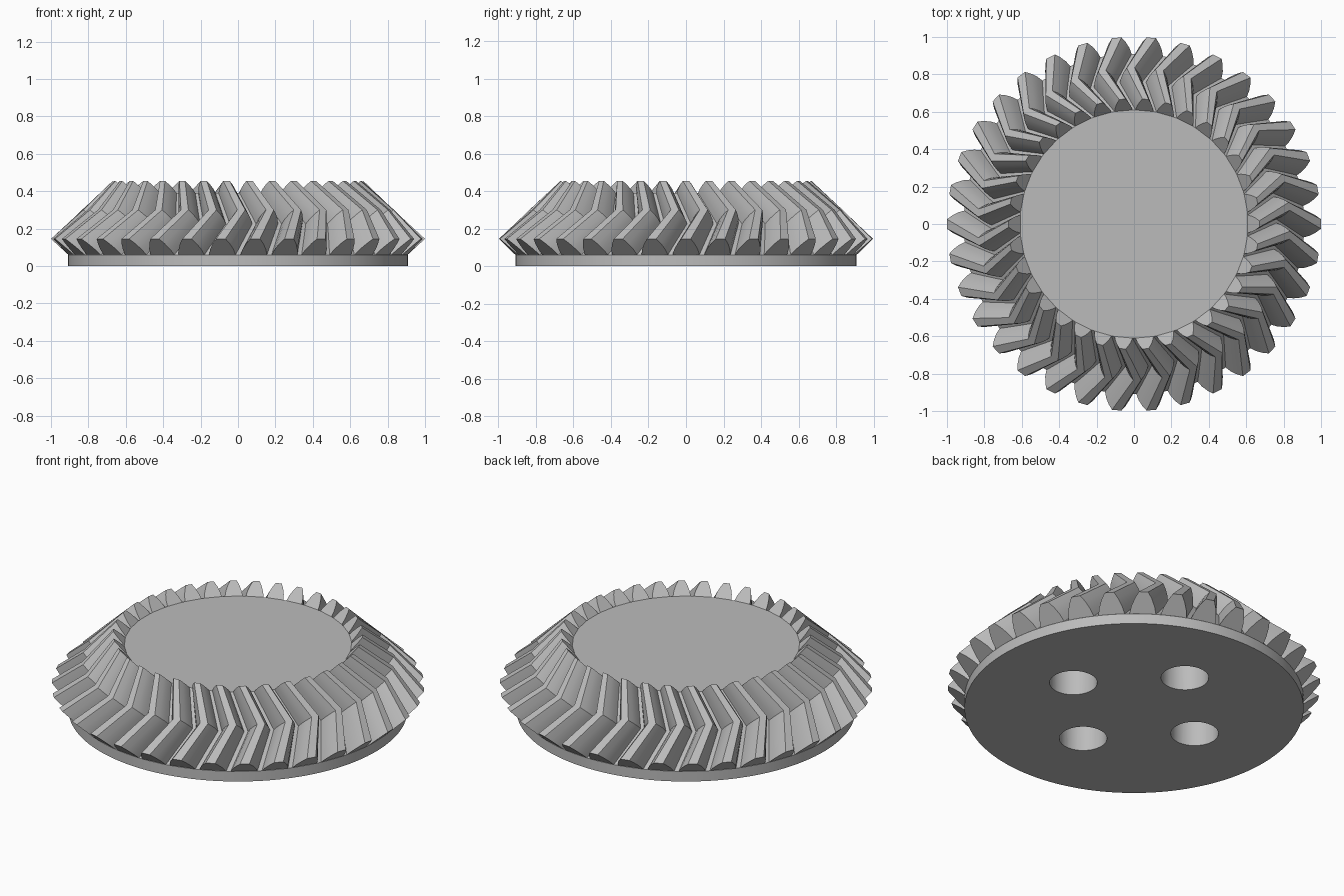
import bpy, bmesh, math
from mathutils import Vector, Matrix

cube = bpy.data.objects.get("Cube")
if cube:
    bpy.data.objects.remove(cube, do_unlink=True)

TEETH = 34
SWEEP = math.radians(6.5)
HOLE_RING, HOLE_RADIUS, HOLE_DEPTH = 0.425, 0.128, 0.25

grey = bpy.data.materials.new("plain grey")
grey.use_nodes = True
colour = (0.5, 0.5, 0.5, 1)
grey.diffuse_color = colour
grey.node_tree.nodes["Principled BSDF"].inputs["Base Color"].default_value = colour


def finish(name, bm):
    """Turn a bmesh into a named object with the shared material."""
    bmesh.ops.recalc_face_normals(bm, faces=bm.faces)
    mesh = bpy.data.meshes.new(name)
    bm.to_mesh(mesh)
    bm.free()
    mesh.materials.append(grey)
    obj = bpy.data.objects.new(name, mesh)
    bpy.context.collection.objects.link(obj)
    return obj


def smooth(obj, degrees):
    bpy.ops.object.select_all(action='DESELECT')
    obj.select_set(True)
    bpy.context.view_layer.objects.active = obj
    bpy.ops.object.shade_smooth_by_angle(angle=math.radians(degrees))


# Gear body: short rim, root cone and flat top
bm = bmesh.new()
profile = [(0, 0), (0.91, 0), (0.91, 0.06), (0.61, 0.39), (0, 0.39)]
verts = [bm.verts.new((r, 0, z)) for r, z in profile]
edges = [bm.edges.new(pair) for pair in zip(verts, verts[1:])]
bmesh.ops.spin(bm, geom=verts + edges, cent=(0, 0, 0), axis=(0, 0, 1),
               angle=math.tau, steps=TEETH * 4, use_merge=True)
bmesh.ops.remove_doubles(bm, verts=bm.verts, dist=1e-4)
body = finish("gear_body", bm)

# Four blind holes in the underside
bm = bmesh.new()
for i in range(4):
    place = Matrix.Rotation(i * math.pi / 2, 4, 'Z') @ Matrix.Translation((HOLE_RING, 0, 0))
    bmesh.ops.create_cone(bm, cap_ends=True, segments=48, radius1=HOLE_RADIUS,
                          radius2=HOLE_RADIUS, depth=2 * HOLE_DEPTH, matrix=place)
cutter = finish("hole_cutter", bm)
cutter.hide_render = True
cut = body.modifiers.new("holes", 'BOOLEAN')
cut.object = cutter
cut.operation = 'DIFFERENCE'
cut.solver = 'EXACT'
bpy.context.view_layer.objects.active = body
bpy.ops.object.modifier_apply(modifier=cut.name)
bpy.data.objects.remove(cutter, do_unlink=True)
smooth(body, 25)

# Chevron teeth: sections at the outer end, the bend and the inner end
root_outer, root_inner = Vector((0.91, 0.06)), Vector((0.61, 0.39))
tip_outer, tip_inner = Vector((1.0, 0.145)), Vector((0.67, 0.455))
flank = [(-0.1, 4.7), (0, 4.5), (0.35, 3.8), (0.7, 2.7), (1, 1.45)]
outline = [(t, -a) for t, a in flank] + [(t, a) for t, a in reversed(flank)]


def section(bm, along, turn):
    root = root_outer.lerp(root_inner, along)
    tip = tip_outer.lerp(tip_inner, along)
    ring = []
    for t, half in outline:
        r, z = root + (tip - root) * t
        a = turn + math.radians(half)
        ring.append(bm.verts.new((r * math.cos(a), r * math.sin(a), z)))
    return ring


bm = bmesh.new()
for i in range(TEETH):
    base = i * math.tau / TEETH
    rings = [section(bm, along, base + turn)
             for along, turn in ((0, 0), (0.5, SWEEP), (1, 0))]
    for lower, upper in zip(rings, rings[1:]):
        for j in range(len(outline)):
            k = (j + 1) % len(outline)
            bm.faces.new((lower[j], lower[k], upper[k], upper[j]))
    bm.faces.new(rings[0])
    bm.faces.new(rings[-1])
teeth = finish("chevron_teeth", bm)
smooth(teeth, 20)
